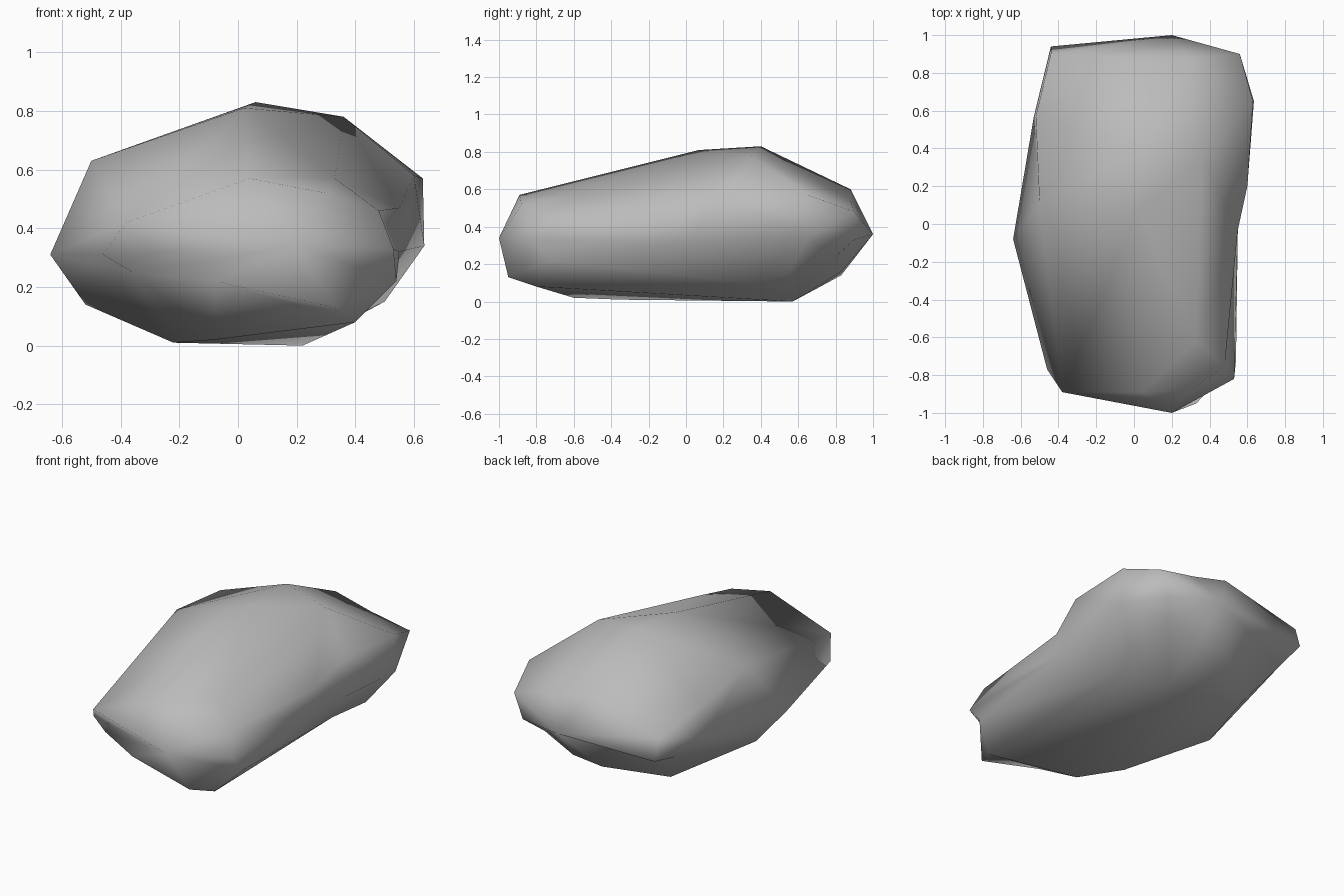
import bpy
import bmesh

default_cube = bpy.data.objects.get("Cube")
if default_cube:
    bpy.data.objects.remove(default_cube, do_unlink=True)


def make_material(name, colour):
    material = bpy.data.materials.new(name)
    material.use_nodes = True
    material.diffuse_color = colour
    shader = material.node_tree.nodes["Principled BSDF"]
    shader.inputs["Base Color"].default_value = colour
    shader.inputs["Roughness"].default_value = 0.9
    return material


# Lengthwise ridges of the boulder, each running from the front rim to the back rim.
# They are listed in order around the body, starting at the crest.
crest = [(.04, -.89, .57), (.02, .07, .81), (.06, .4, .83), (.06, .88, .6)]
right_of_crest = [(.3, -.88, .52), (.33, -.62, .57), (.36, .35, .78), (.3, .88, .54)]
upper_right = [(.48, -.75, .46), (.55, -.03, .47), (.6, .2, .58), (.63, .65, .57), (.56, .9, .48)]
right_side = [(.53, -.82, .33), (.55, 0, .32), (.635, .65, .34), (.5, .9, .33)]
lower_right = [(.54, -.72, .22), (.4, .36, .1), (.5, .55, .15), (.42, .8, .24)]
bottom_right = [(.33, -.95, .13), (.4, -.8, .08), (.22, .57, 0), (.2, .83, .16)]
bottom_left = [(-.08, -.93, .22), (-.08, -.6, .02), (-.22, -.35, .01), (-.3, .58, .06), (0, .83, .14)]
lower_left = [(-.36, -.8, .25), (-.52, .05, .14), (-.45, .75, .29)]
left_side = [(-.46, -.77, .31), (-.64, -.08, .31), (-.53, .57, .37), (-.44, .94, .33)]
upper_left = [(-.38, -.89, .42), (-.5, .11, .63), (-.52, .57, .57), (-.44, .9, .46)]

RIDGES = [
    crest, right_of_crest, upper_right, right_side, lower_right,
    bottom_right, bottom_left, lower_left, left_side, upper_left,
]

# Blunt points that close the two ends
FRONT_TIP = (.2, -1, .34)
BACK_TIP = (.2, 1, .36)


def neighbours(loop):
    return zip(loop, loop[1:] + loop[:1])


def distance(a, b):
    return (a.co - b.co).length


def add_strip(bm, first, second):
    """Triangles between two ridges, always taking the shorter new edge."""
    first, second = list(first), list(second)
    while len(first) > 1 or len(second) > 1:
        a, b = first[0], second[0]
        step_first = len(second) == 1 or (
            len(first) > 1 and distance(first[1], b) < distance(a, second[1]))
        if step_first:
            bm.faces.new((a, b, first[1]))
            first.pop(0)
        else:
            bm.faces.new((a, b, second[1]))
            second.pop(0)


def add_cap(bm, rim, tip):
    point = bm.verts.new(tip)
    for a, b in neighbours(rim):
        bm.faces.new((a, b, point))


def build_boulder(material):
    bm = bmesh.new()
    ridges = [[bm.verts.new(point) for point in ridge] for ridge in RIDGES]

    # Skin between neighbouring ridges
    for ridge, following in neighbours(ridges):
        add_strip(bm, ridge, following)

    # Faceted ends
    add_cap(bm, [ridge[0] for ridge in ridges], FRONT_TIP)
    add_cap(bm, [ridge[-1] for ridge in ridges], BACK_TIP)

    bmesh.ops.recalc_face_normals(bm, faces=bm.faces[:])
    for face in bm.faces:
        face.smooth = True

    mesh = bpy.data.meshes.new("boulder")
    bm.to_mesh(mesh)
    bm.free()
    mesh.materials.append(material)
    boulder = bpy.data.objects.new("boulder", mesh)
    bpy.context.collection.objects.link(boulder)
    return boulder


stone_grey = make_material("stone_grey", (.5, .5, .5, 1))
build_boulder(stone_grey)
